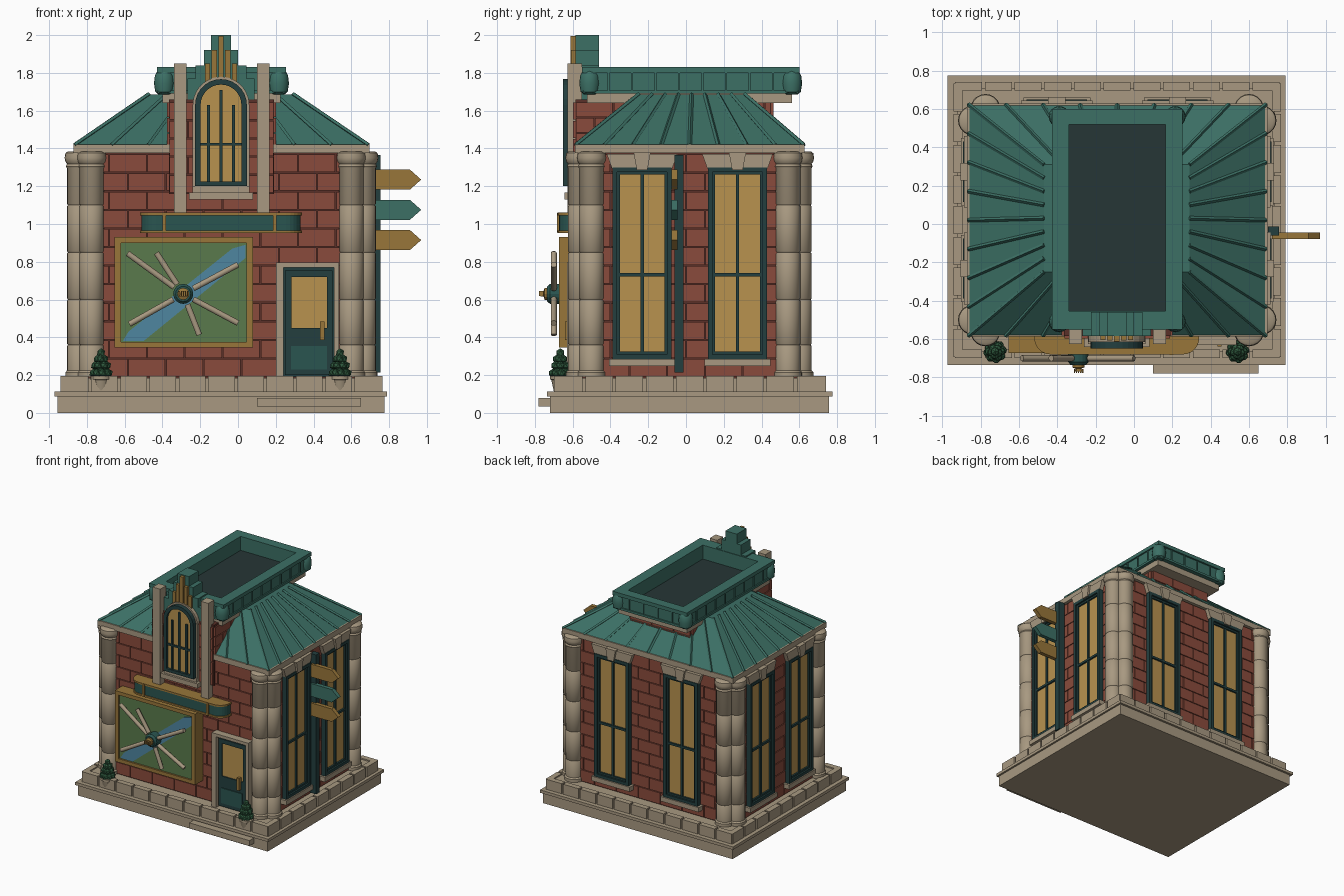
import bpy, bmesh, math
from mathutils import Matrix, Vector

if "Cube" in bpy.data.objects:
    bpy.data.objects.remove(bpy.data.objects["Cube"])

I = Matrix.Identity(4)
HEX = dict(stone="A89981", brick="8A4B3C", mortar="5A3028", green="3C7065", dark="233F3F", glass="B8924F",
           gold="98763A", floor="263636", paint="5A7A4C", blue="4F86A0", leaf="2F5A3E", deep="2A5550")
MATS = {}
for k, h in HEX.items():
    m = bpy.data.materials.new(k)
    m.diffuse_color = [((int(h[i:i + 2], 16) / 255 + .055) / 1.055) ** 2.4 for i in (0, 2, 4)] + [1]
    m.use_nodes = True
    m.node_tree.nodes["Principled BSDF"].inputs["Base Color"].default_value = m.diffuse_color
    MATS[k] = m


class Part:
    """One object gathered from simple solids."""
    def __init__(s, name, mat):
        s.name, s.mat, s.bm = name, mat, bmesh.new()

    def prism(s, pts, a, b, M=I, axis='y', top=None):
        f = (lambda p, t: (p[0], t, p[1])) if axis == 'y' else (lambda p, t: (p[0], p[1], t))
        va = [s.bm.verts.new(M @ Vector(f(p, a))) for p in pts]
        vb = [s.bm.verts.new(M @ Vector(f(p, b))) for p in (top or pts)]
        s.bm.faces.new(va)
        s.bm.faces.new(vb[::-1])
        for i in range(len(pts)):
            j = (i + 1) % len(pts)
            s.bm.faces.new((va[i], vb[i], vb[j], va[j]))

    def box(s, x0, x1, y0, y1, z0, z1, M=I):
        s.prism(rect(x0, x1, y0, y1), z0, z1, M, 'z')

    def ring(s, outer, inner, a, b, M=I, axis='y'):
        n = len(outer)
        for i in range(n):
            j = (i + 1) % n
            s.prism([outer[i], outer[j], inner[j], inner[i]], a, b, M, axis)

    def lathe(s, prof, n, M=I):
        rings = [[s.bm.verts.new(M @ Vector((r * math.cos(t), r * math.sin(t), z)))
                  for t in (2 * math.pi * k / n for k in range(n))] for r, z in prof]
        for p, q in zip(rings, rings[1:]):
            for k in range(n):
                s.bm.faces.new((p[k], p[(k + 1) % n], q[(k + 1) % n], q[k]))
        s.bm.faces.new(rings[0][::-1])
        s.bm.faces.new(rings[-1])

    def bar(s, p, q, w, n=4):
        p, q = Vector(p), Vector(q)
        M = Matrix.Translation(p) @ (q - p).to_track_quat('Z', 'Y').to_matrix().to_4x4()
        s.lathe([(w, 0), (w, (q - p).length)], n, M)

    def done(s, smooth=False):
        bmesh.ops.recalc_face_normals(s.bm, faces=s.bm.faces)
        me = bpy.data.meshes.new(s.name)
        s.bm.to_mesh(me)
        s.bm.free()
        me.materials.append(MATS[s.mat])
        o = bpy.data.objects.new(s.name, me)
        bpy.context.collection.objects.link(o)
        if smooth:
            bpy.ops.object.select_all(action='DESELECT')
            o.select_set(True)
            bpy.context.view_layer.objects.active = o
            bpy.ops.object.shade_smooth_by_angle(angle=math.radians(40))


def rect(x0, x1, y0, y1):
    return [(x0, y0), (x1, y0), (x1, y1), (x0, y1)]

def arch(cx, w, z0, zs, n=14):
    return [(cx - w, z0), (cx + w, z0)] + [(cx + w * math.cos(math.pi * k / n), zs + w * math.sin(math.pi * k / n))
                                           for k in range(n + 1)]

def at(x, y, z=0):
    return Matrix.Translation((x, y, z))

def sides(cx, cy, hx, hy):
    """Frames of four walls (front, right, back, left): local -y points outward."""
    return [(at(cx + ox * hx, cy + oy * hy) @ Matrix.Rotation(a, 4, 'Z'), h) for a, ox, oy, h in
            ((0, 0, -1, hx), (math.pi / 2, 1, 0, hy), (math.pi, 0, 1, hx), (-math.pi / 2, -1, 0, hy))]

CX, CY = -.0875, .02

# Base slabs, door step and plinth blocks
p = Part("base", "stone")
p.box(-.955, .775, -.72, .757, 0, .09)
p.box(-.972, .79, -.735, .775, .088, .112)
p.box(.10, .65, -.78, -.70, .035, .08)
p.box(-.92, .735, -.665, .71, .11, .185)
p.done()
p = Part("plinth_blocks", "stone")
for M, h in sides(CX, CY, .853, .72):
    n = round(2 * h / .155)
    d = 2 * h / n
    for i in range(n):
        x = -h + i * d
        p.box(x + .007, x + d - .007, 0, .045, .11, .195, M)
p.done()

# Brick walls and the upper tower
core, br = Part("wall_core", "mortar"), Part("bricks", "brick")
core.box(-.84, .665, -.56, .60, .18, 1.38)
core.box(-.365, .19, -.585, .45, 1.16, 1.66)
def bricks(M, h, z0, z1, rows):
    d = (z1 - z0) / rows
    for r in range(rows):
        x = -h - (.1 if r % 2 else 0)
        while x < h:
            a, b = max(x, -h), min(x + .2, h)
            if b - a > .02:
                br.box(a + .003, b - .003, -.012, .01, z0 + r * d + .003, z0 + (r + 1) * d - .003, M)
            x += .2
walls = sides(CX, CY, .755, .58)
for M, h in walls:
    bricks(M, h - .06, .19, 1.37, 12)
for i, (M, h) in enumerate(sides(CX, -.0675, .2775, .5175)):
    bricks(M, h, 1.165 if i == 0 else 1.4, 1.645, 5 if i == 0 else 3)
core.done()
br.done()

# Paired corner columns with drum joints and capitals
p = Part("corner_columns", "stone")
prof = [(.074, .19), (.074, .215), (.065, .225)]
for z in (.36, .60, .85, 1.10):
    prof += [(.065, z - .006), (.060, z), (.065, z + .006)]
prof += [(.065, 1.295), (.071, 1.305), (.065, 1.318), (.074, 1.33), (.078, 1.35), (.074, 1.375), (.06, 1.385)]
for sx in (-1, 1):
    for sy in (-1, 1):
        for dx, dy in ((.6875, .58), (.7525, .52)):
            p.lathe(prof, 20, at(CX + sx * dx, CY + sy * dy))
p.done(True)

# Tall windows: two on the right, back and left walls
fr, gl, st = Part("window_frames", "dark"), Part("window_glass", "glass"), Part("window_stone", "stone")
for (M, h), off in zip(walls[1:], (.2525, .315, .2525)):
    for c in (-off, off):
        W = M @ at(c, 0)
        gl.box(-.13, .13, -.022, .01, .30, 1.29, W)
        fr.ring(rect(-.157, .157, .285, 1.30), rect(-.132, .132, .31, 1.275), -.05, .01, W)
        fr.ring(rect(-.132, .132, .31, 1.275), rect(-.118, .118, .324, 1.261), -.036, .01, W)
        fr.box(-.009, .009, -.034, 0, .31, 1.28, W)
        fr.box(-.13, .13, -.036, 0, .722, .74, W)
        st.box(-.175, .175, -.06, .01, .248, .286, W)
        st.prism([(-.16, 1.295), (.16, 1.295), (.187, 1.37), (-.187, 1.37)], -.045, .01, W)
        st.prism([(-.028, 1.285), (.028, 1.285), (.045, 1.378), (-.045, 1.378)], -.062, .01, W)
for q in (fr, gl, st):
    q.done()

# Eave cornice, hipped metal roof and standing seams
p = Part("eave_cornice", "stone")
p.box(-.87, .695, -.588, .628, 1.375, 1.42)
p.done()
E, T = rect(-.865, .69, -.585, .625), rect(-.47, .29, -.25, .31)
p = Part("roof", "green")
p.prism(E, 1.415, 1.685, axis='z', top=T)
p.done()
p = Part("roof_seams", "green")
for i in range(4):
    n = 8
    for k in range(n):
        a = Vector(E[i]).lerp(Vector(E[(i + 1) % 4]), k / n)
        b = Vector(T[i]).lerp(Vector(T[(i + 1) % 4]), k / n)
        if not (i == 0 and 3 <= k <= 5):
            p.bar((*a, 1.418), (*b, 1.688), .011)
p.done()

# Roof parapet
p = Part("parapet_cornice", "stone")
p.box(-.40, .225, -.525, .56, 1.64, 1.695)
p.done()
p = Part("parapet", "green")
inner = rect(-.34, .165, -.455, .52)
p.ring(rect(-.415, .24, -.535, .585), inner, 1.69, 1.81, axis='z')
p.ring(rect(-.428, .253, -.55, .6), inner, 1.80, 1.83, axis='z')
p.ring(rect(-.425, .25, -.545, .595), inner, 1.69, 1.708, axis='z')
for M, h in sides(CX, .025, .3275, .56):
    n = round(2 * h / .125)
    for k in range(1, n):
        x = -h + 2 * h * k / n
        p.box(x - .005, x + .005, -.008, .01, 1.70, 1.81, M)
p.done()
p = Part("parapet_corners", "green")
for x in (-.39, .215):
    for y in (-.51, .56):
        p.lathe([(.03, 1.685), (.048, 1.70), (.055, 1.745), (.05, 1.785), (.035, 1.815), (.01, 1.828)], 16, at(x, y))
p.done(True)
p = Part("roof_floor", "floor")
p.box(-.345, .17, -.46, .525, 1.69, 1.715)
p.done()

# Tower front: pilasters, arched window, sill and stepped crest
p = Part("tower_stone", "stone")
for x in (-.34, .10):
    p.box(x, x + .068, -.627, -.55, 1.06, 1.85)
p.box(-.26, .08, -.642, -.56, 1.13, 1.168)
p.box(-.24, .06, -.625, -.56, 1.165, 1.20)
p.prism(arch(-.09, .15, 1.2, 1.63), -.615, -.56)
p.done()
p = Part("arched_window_frame", "dark")
p.ring(arch(-.09, .137, 1.2, 1.63), arch(-.09, .108, 1.225, 1.63), -.65, -.58)
for x, z in ((-.155, 1.63), (-.09, 1.71), (-.025, 1.63)):
    p.box(x - .008, x + .008, -.642, -.6, 1.22, z)
p.box(-.2, .02, -.642, -.6, 1.415, 1.43)
p.done()
p = Part("arched_window_glass", "glass")
p.prism(arch(-.09, .115, 1.215, 1.63), -.63, -.59)
p.done()
p = Part("crest_steps", "green")
for w, z in ((.178, 1.77), (.135, 1.84), (.09, 1.92), (.052, 2.0)):
    p.box(-.09 - w, -.09 + w, -.585, -.46, 1.66, z)
p.done()
p = Part("crest_bars", "gold")
for k, z in enumerate((1.995, 1.92, 1.85)):
    for s in (-1, 1):
        x = -.09 + s * k * .036
        p.box(x - .014, x + .014, -.612 + .004 * k, -.58, 1.68, z)
p.done()

# Horizontal sign box with rounded ends
def plan(g, n=6):
    r, pts = .085 + g, []
    for cx, s in ((.255, 0), (-.435, 1)):
        for k in range(n + 1):
            t = -math.pi / 2 * (1 - k / n if not s else k / n)
            pts.append((cx + (-1 if s else 1) * r * math.cos(t), -.595 + r * math.sin(t)))
    pts = pts[n::-1] + pts[n + 1:][::-1]
    return [(.255 + r, -.55)] + pts + [(-.435 - r, -.55)]
p = Part("sign_box", "deep")
p.prism(plan(-.008), .965, 1.05, axis='z')
p.done()
p = Part("sign_box_trim", "gold")
p.prism(plan(0), .952, .966, axis='z')
p.prism(plan(0), 1.046, 1.06, axis='z')
for x in (-.39, .195):
    p.box(x - .01, x + .01, -.684, -.58, .955, 1.058)
p.done()

# Painted panel with spokes and hub
p = Part("panel_frame", "gold")
p.ring(rect(-.655, .08, .345, .93), rect(-.62, .045, .375, .9), -.672, -.56)
p.done()
p = Part("panel_painting", "paint")
p.box(-.63, .055, -.658, -.56, .365, .91)
p.done()
p = Part("panel_stripe", "blue")
p.prism([(-.61, .38), (-.5, .38), (.04, .82), (.04, .89), (-.03, .87), (-.58, .43)], -.662, -.65)
p.done()
p = Part("spokes", "stone")
for dx, dz in ((-.295, .215), (.29, .155), (-.142, .217), (-.285, -.16), (.085, -.217), (.29, -.155)):
    v = Vector((dx, 0, dz))
    c = Vector((-.29, -.70, .63))
    p.bar(c + v.normalized() * .06, c + v, .016, 10)
p.done(True)
R = at(-.29, -.65, .63) @ Matrix.Rotation(math.pi / 2, 4, 'X')
p = Part("hub", "deep")
p.lathe([(.053, 0), (.053, .07), (.04, .085)], 16, R)
p.done()
p = Part("hub_cap", "gold")
p.lathe([(.032, .07), (.032, .098), (.015, .104), (.015, .118)], 12, R)
for k in range(5):
    p.box(-.314 + k * .011, -.308 + k * .011, -.778, -.755, .62, .645)
p.box(-.314, -.264, -.77, -.76, .615, .625)
p.done()

# Door
p = Part("door_surround", "stone")
p.ring(rect(.20, .535, .15, .795), rect(.24, .508, .16, .77), -.63, -.55)
p.done()
p = Part("door", "dark")
p.box(.235, .512, -.595, -.55, .19, .775)
p.ring(rect(.25, .50, .2, .755), rect(.282, .472, .45, .72), -.612, -.59)
p.done()
p = Part("door_panel", "deep")
p.box(.28, .47, -.619, -.60, .23, .355)
p.done()
p = Part("door_glass", "glass")
p.box(.28, .475, -.603, -.59, .45, .725)
p.done()
p = Part("door_handle", "gold")
p.box(.435, .457, -.64, -.61, .385, .485)
p.done()

# Potted shrubs
pot, leaf = Part("plant_pots", "stone"), Part("shrubs", "leaf")
for x in (-.725, .54):
    pot.lathe([(.034, .112), (.048, .175), (.056, .178), (.056, .195), (.04, .195)], 12, at(x, -.665))
    for z, r, n in ((.21, .04, 8), (.25, .031, 6), (.285, .018, 5), (.318, 0, 1)):
        for k in range(n):
            t = 2 * math.pi * (k + z * 20) / n
            bmesh.ops.create_icosphere(leaf.bm, subdivisions=1, radius=.024,
                                       matrix=at(x + r * math.cos(t), -.665 + r * math.sin(t), z))
    leaf.lathe([(.045, .19), (.015, .31)], 8, at(x, -.665))
pot.done(True)
leaf.done()

# Signpost with three arrow boards
p = Part("signpost", "dark")
p.box(.70, .755, -.06, -.012, .215, 1.365)
p.done()
for name, mat, z in (("upper", "gold", 1.235), ("middle", "green", 1.075), ("lower", "gold", .915)):
    p = Part(name + "_arrow_board", mat)
    p.prism([(.72, z - .053), (.91, z - .053), (.97, z), (.91, z + .053), (.72, z + .053)], -.078, -.045)
    p.done()
